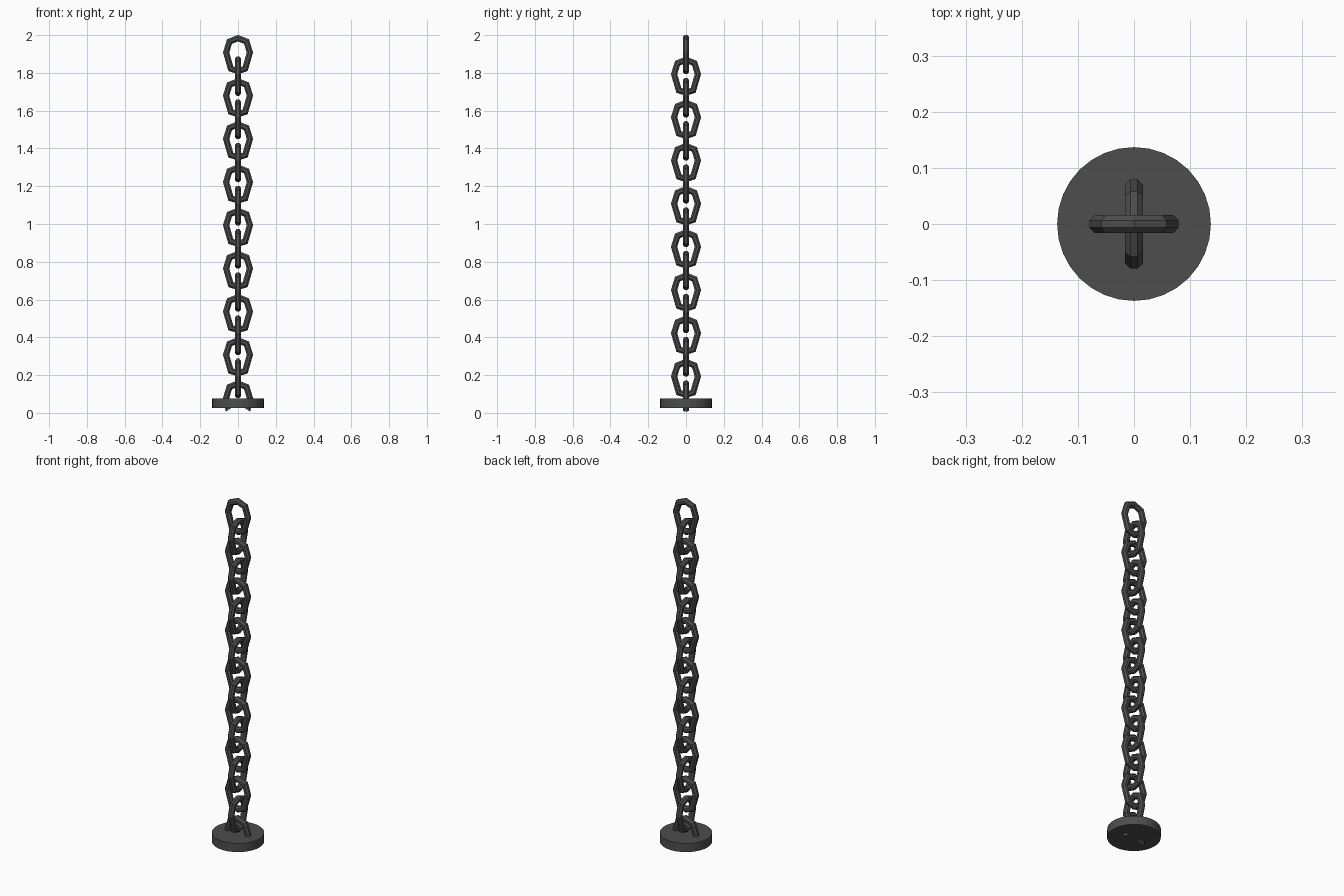
import bpy, bmesh, math
from mathutils import Vector

if "Cube" in bpy.data.objects:
    bpy.data.objects.remove(bpy.data.objects["Cube"])

iron = bpy.data.materials.new("dark_iron")
iron.diffuse_color = (0.075, 0.075, 0.075, 1)
iron.use_nodes = True
iron.node_tree.nodes["Principled BSDF"].inputs["Base Color"].default_value = iron.diffuse_color

R, SIDES, STEP, COUNT = 0.016, 8, 0.1143, 17
# half outline of a link's centre line, top to bottom, z measured from link top
HALF = [(0, -0.016), (0.045, -0.034), (0.063, -0.092), (0.038, -0.178), (0, -0.190)]


def tube(name, pts, closed, top, turned, end_normal=None):
    """Faceted round bar with mitred corners along a path in the xz plane."""
    pts = [Vector((x, 0, z)) for x, z in pts]
    n = len(pts)
    bm = bmesh.new()
    rings = []
    for i, p in enumerate(pts):
        if closed or 0 < i < n - 1:
            a = (p - pts[i - 1]).normalized()
            b = (pts[(i + 1) % n] - p).normalized()
        else:
            a = b = (pts[1] - p if i == 0 else p - pts[i - 1]).normalized()
        t = (a + b).normalized()
        if not closed and i in (0, n - 1):
            t = Vector(end_normal[0 if i == 0 else 1]).normalized()
        side = Vector((t.z, 0, -t.x)) / max(0.5, t.dot(a))
        ring = []
        for k in range(SIDES):
            w = 2 * math.pi * (k + 0.5) / SIDES
            v = p + (side * math.cos(w) + Vector((0, 1, 0)) * math.sin(w)) * R / math.cos(math.pi / SIDES)
            if turned:
                v = Vector((-v.y, v.x, v.z))
            ring.append(bm.verts.new(v + Vector((0, 0, top))))
        rings.append(ring)
    for i in range(n if closed else n - 1):
        r, s = rings[i], rings[(i + 1) % n]
        for k in range(SIDES):
            m = (k + 1) % SIDES
            bm.faces.new((r[k], r[m], s[m], s[k]))
    if not closed:
        bm.faces.new(rings[0])
        bm.faces.new(rings[-1])
    bmesh.ops.recalc_face_normals(bm, faces=bm.faces)
    me = bpy.data.meshes.new(name)
    bm.to_mesh(me)
    bm.free()
    me.materials.append(iron)
    ob = bpy.data.objects.new(name, me)
    bpy.context.collection.objects.link(ob)


# chain links, each a quarter turn from the last
loop = HALF + [(-x, z) for x, z in HALF[-2:0:-1]]
for i in range(COUNT - 1):
    tube(f"chain_link_{i + 1}", loop, True, 2 - i * STEP, i % 2 == 1)

# last link: open legs running through the base plate
top = 2 - (COUNT - 1) * STEP
legs = [(0.050, 0.016 - top)] + [HALF[2], HALF[1], HALF[0]]
legs += [(-x, z) for x, z in legs[-2::-1]]
tube("anchor_link", legs, False, top, False, [(0.55, 0, 0.83), (0.55, 0, -0.83)])

# round base plate
bpy.ops.mesh.primitive_cylinder_add(vertices=32, radius=0.137, depth=0.05, location=(0, 0, 0.05))
plate = bpy.context.object
plate.name = "base_plate"
plate.data.materials.append(iron)
